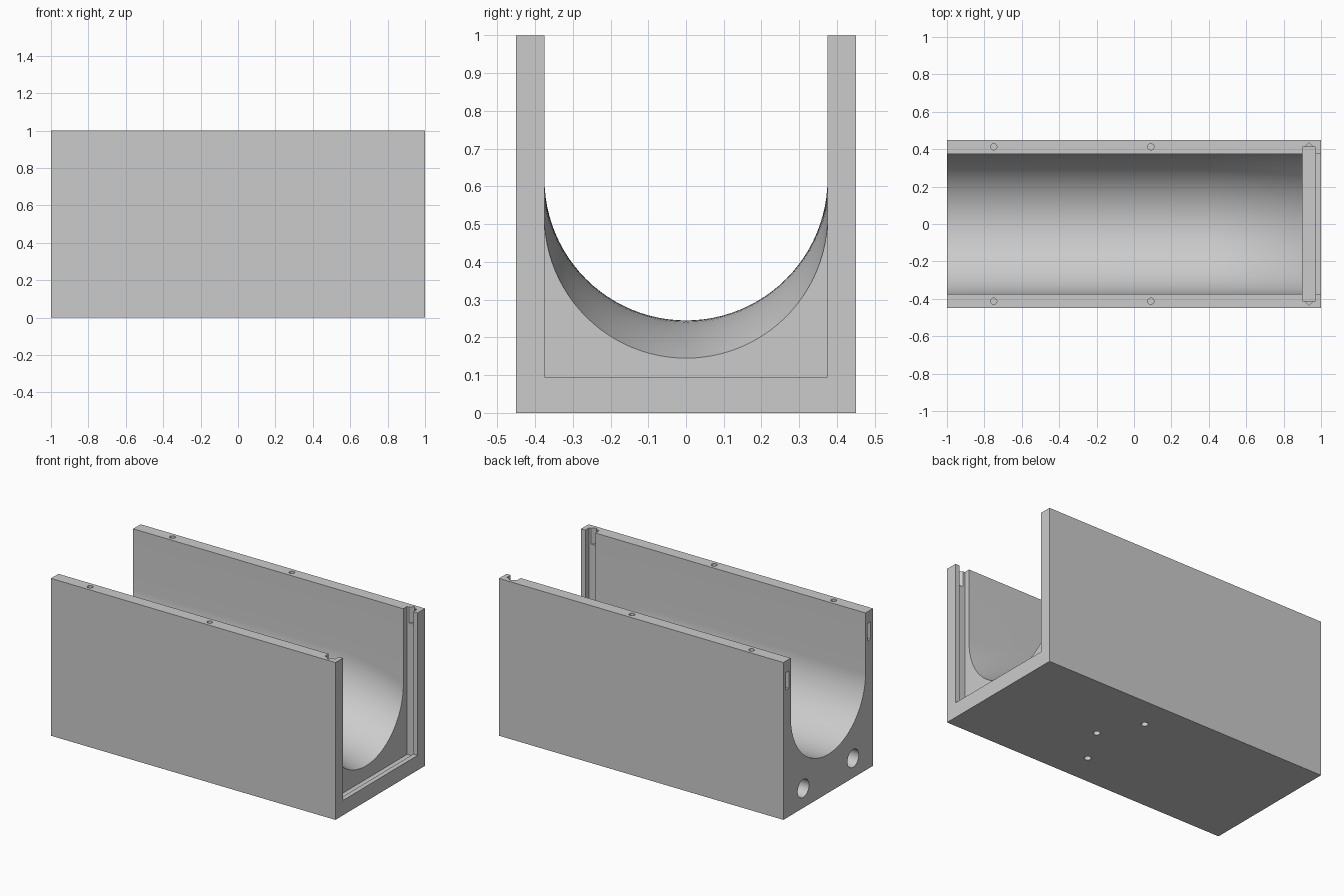
import bpy, bmesh, math
from mathutils import Matrix, Vector

old = bpy.data.objects.get("Cube")
if old:
    bpy.data.objects.remove(old, do_unlink=True)

# Single concrete grey
grey = bpy.data.materials.new("concrete_grey")
grey.use_nodes = True
colour = (0.6, 0.6, 0.6, 1)
grey.diffuse_color = colour
grey.node_tree.nodes["Principled BSDF"].inputs["Base Color"].default_value = colour


def make(name, bm):
    bmesh.ops.recalc_face_normals(bm, faces=bm.faces)
    mesh = bpy.data.meshes.new(name)
    bm.to_mesh(mesh)
    bm.free()
    mesh.materials.append(grey)
    ob = bpy.data.objects.new(name, mesh)
    bpy.context.collection.objects.link(ob)
    return ob


def box(name, low, high):
    bm = bmesh.new()
    low, high = Vector(low), Vector(high)
    size = Matrix.Diagonal((*(high - low), 1))
    bmesh.ops.create_cube(bm, size=1, matrix=Matrix.Translation((low + high) / 2) @ size)
    return make(name, bm)


def rod(name, centre, radius, length, axis="Z", sides=24):
    bm = bmesh.new()
    turn = Matrix.Rotation(math.pi / 2, 4, "Y") if axis == "X" else Matrix()
    bmesh.ops.create_cone(bm, cap_ends=True, segments=sides, radius1=radius, radius2=radius,
                          depth=length, matrix=Matrix.Translation(centre) @ turn)
    return make(name, bm)


def channel(name, stations, half, top):
    """Round-bottomed trough lofted along x through (x, floor height) stations."""
    bm = bmesh.new()
    rings, steps = [], 48
    for x, floor in stations:
        ring = [bm.verts.new((x, -half, top))]
        for i in range(steps + 1):
            a = math.pi * i / steps
            ring.append(bm.verts.new((x, -half * math.cos(a), floor + half * (1 - math.sin(a)))))
        ring.append(bm.verts.new((x, half, top)))
        rings.append(ring)
    for a, b in zip(rings, rings[1:]):
        for i in range(len(a)):
            j = (i + 1) % len(a)
            bm.faces.new((a[i], a[j], b[j], b[i]))
    bm.faces.new(rings[0])
    bm.faces.new(rings[-1])
    return make(name, bm)


body = box("drain_channel_body", (-1, -0.45, 0), (1, 0.45, 1))

# Trough: level run, then a floor that curves down to the outlet
start, end, high, drop = 0.4, 0.9, 0.245, 0.1
stations = [(-1.1, high)]
stations += [(start + (end - start) * i / 12, high - drop * (i / 12) ** 2) for i in range(13)]
stations.append((0.935, high - drop))
cutters = [channel("trough_cutter", stations, 0.375, 1.1)]

# Gate slot and the opening in the end lip
cutters.append(box("gate_slot_cutter", (0.9, -0.413, 0.06), (0.97, 0.413, 1.2)))
cutters.append(box("outlet_cutter", (0.94, -0.375, 0.095), (1.1, 0.375, 1.3)))

# Lower sockets in the inlet end, anchor hole on the underside
for side in (-1, 1):
    cutters.append(rod("end_socket_cutter", (-1, side * 0.25, 0.124), 0.057, 0.3, "X", 32))
    cutters.append(rod("base_hole_cutter", (0.132, side * 0.25, 0), 0.02, 0.16))
    cutters.append(box("end_key_cutter", (-1.1, side * 0.41 - 0.015, 0.815),
                       (-0.95, side * 0.41 + 0.015, 0.925)))
    # Grate bolt holes along the rim
    for x in (-0.75, 0.09):
        cutters.append(rod("rim_hole_cutter", (x, side * 0.413, 1), 0.017, 0.2))
    # Pointed notch at the top of the gate slot
    cutters.append(rod("gate_notch_cutter", (0.935, side * 0.409, 1), 0.026, 0.2, sides=4))
cutters.append(rod("base_hole_cutter", (0.275, 0, 0), 0.02, 0.16))

# Cut every feature from the body
bpy.context.view_layer.objects.active = body
for cutter in cutters:
    cutter.hide_render = True
    mod = body.modifiers.new("cut", "BOOLEAN")
    mod.operation = "DIFFERENCE"
    mod.solver = "EXACT"
    mod.object = cutter
    bpy.ops.object.modifier_apply(modifier=mod.name)
    bpy.data.objects.remove(cutter, do_unlink=True)

bpy.ops.object.select_all(action="DESELECT")
body.select_set(True)
bpy.ops.object.shade_smooth_by_angle(angle=math.radians(30))
